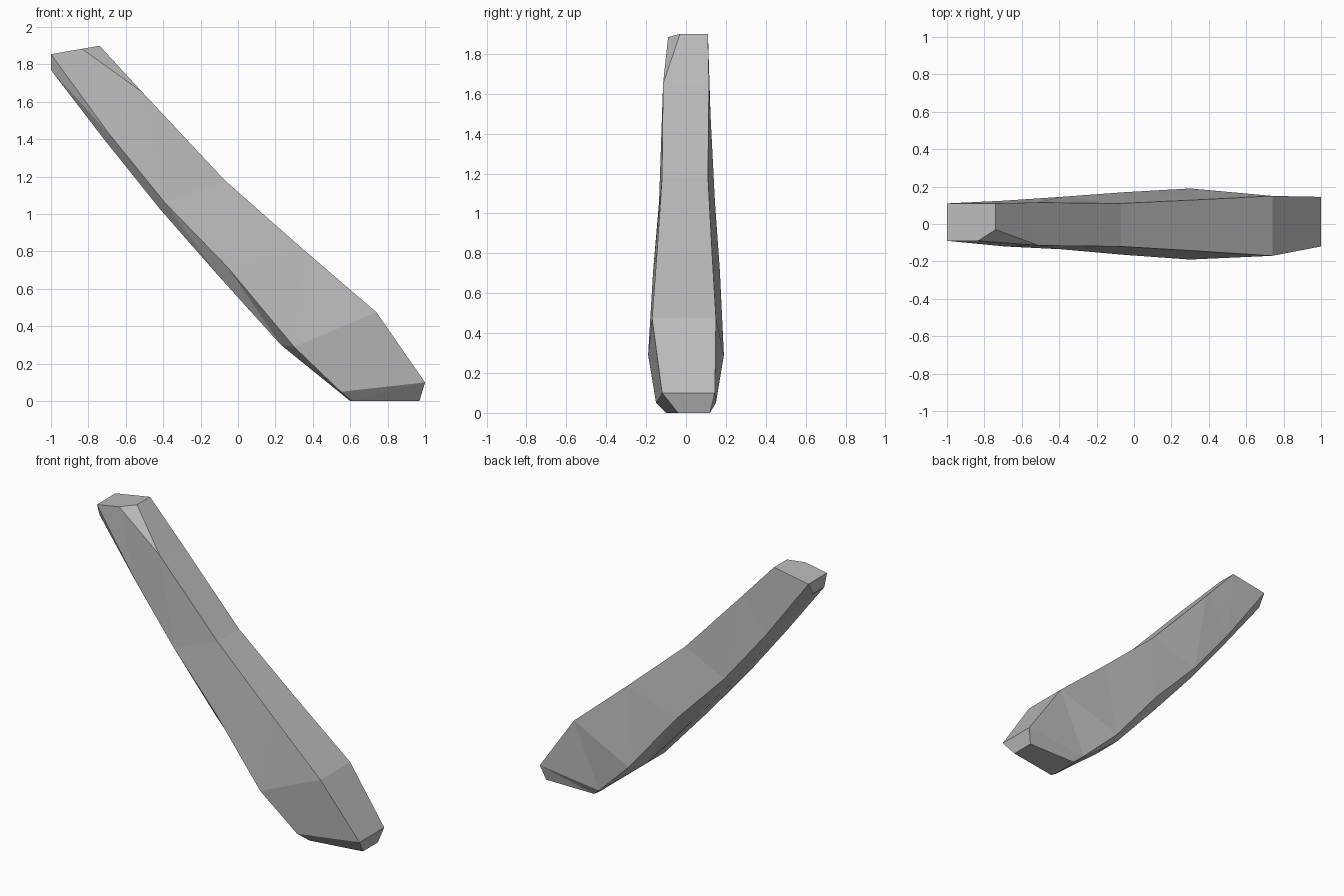
import bpy, bmesh

cube = bpy.data.objects.get("Cube")
if cube:
    bpy.data.objects.remove(cube, do_unlink=True)

# Stone colour
stone = bpy.data.materials.new("stone_grey")
stone.use_nodes = True
GREY = (0.5, 0.5, 0.5, 1)
stone.diffuse_color = GREY
stone.node_tree.nodes["Principled BSDF"].inputs["Base Color"].default_value = GREY

# Cross-sections down the shard: ridge, widest edge and keel as (x, z),
# each followed by its front and back y
SECTIONS = [
    ((-.74, 1.90), (-.03, .11), (-1, 1.855), (-.09, .11), (-1, 1.77), (-.06, .06)),
    ((-.51, 1.65), (-.115, .115), (-.69, 1.43), (-.12, .125), (-.72, 1.405), (-.07, .06)),
    ((-.07, 1.18), (-.12, .11), (-.39, 1.06), (-.135, .145), (-.42, 1.03), (-.08, .07)),
    ((.35, .81), (-.145, .13), (-.05, .71), (-.165, .17), (-.10, .665), (-.10, .09)),
    ((.74, .475), (-.17, .15), (.30, .29), (-.19, .19), (.23, .30), (-.10, .10)),
    ((1, .10), (-.12, .145), (.55, .05), (-.15, .15), (.57, .025), (-.10, .11)),
    ((.97, 0), (-.04, .12), (.61, 0), (-.10, .12), (.60, 0), (-.06, .07)),
]


def ring(bm, section, chip):
    """Seven-sided ring; chip slides the extra front corner away from the ridge."""
    t, ty, w, wy, b, by = section
    pts = [(t, ty[0]), (t, ty[1]), (w, wy[1]), (b, by[1]), (b, by[0]), (w, wy[0])]
    verts = [bm.verts.new((p[0], y, p[1])) for p, y in pts]
    side = verts[0].co.lerp(verts[5].co, chip)
    if chip:
        side.y = wy[0]
    return verts + [bm.verts.new(side)]


bm = bmesh.new()
rings = [ring(bm, s, .36 if i == 0 else 0) for i, s in enumerate(SECTIONS)]

# Skin between neighbouring rings
for a, b in zip(rings, rings[1:]):
    for i in range(7):
        j = (i + 1) % 7
        bm.faces.new((a[i], a[j], b[j], b[i]))

# Sloping top, small upright end and flat foot
top, foot = rings[0], rings[-1]
bm.faces.new([top[i] for i in (6, 5, 2, 1, 0)])
bm.faces.new([top[i] for i in (5, 4, 3, 2)])
bm.faces.new(foot)

bmesh.ops.remove_doubles(bm, verts=bm.verts, dist=.0005)
bmesh.ops.triangulate(bm, faces=[f for f in bm.faces if len(f.verts) == 4])
bmesh.ops.recalc_face_normals(bm, faces=bm.faces)

mesh = bpy.data.meshes.new("stone_shard")
bm.to_mesh(mesh)
bm.free()
mesh.materials.append(stone)
shard = bpy.data.objects.new("stone_shard", mesh)
bpy.context.collection.objects.link(shard)
